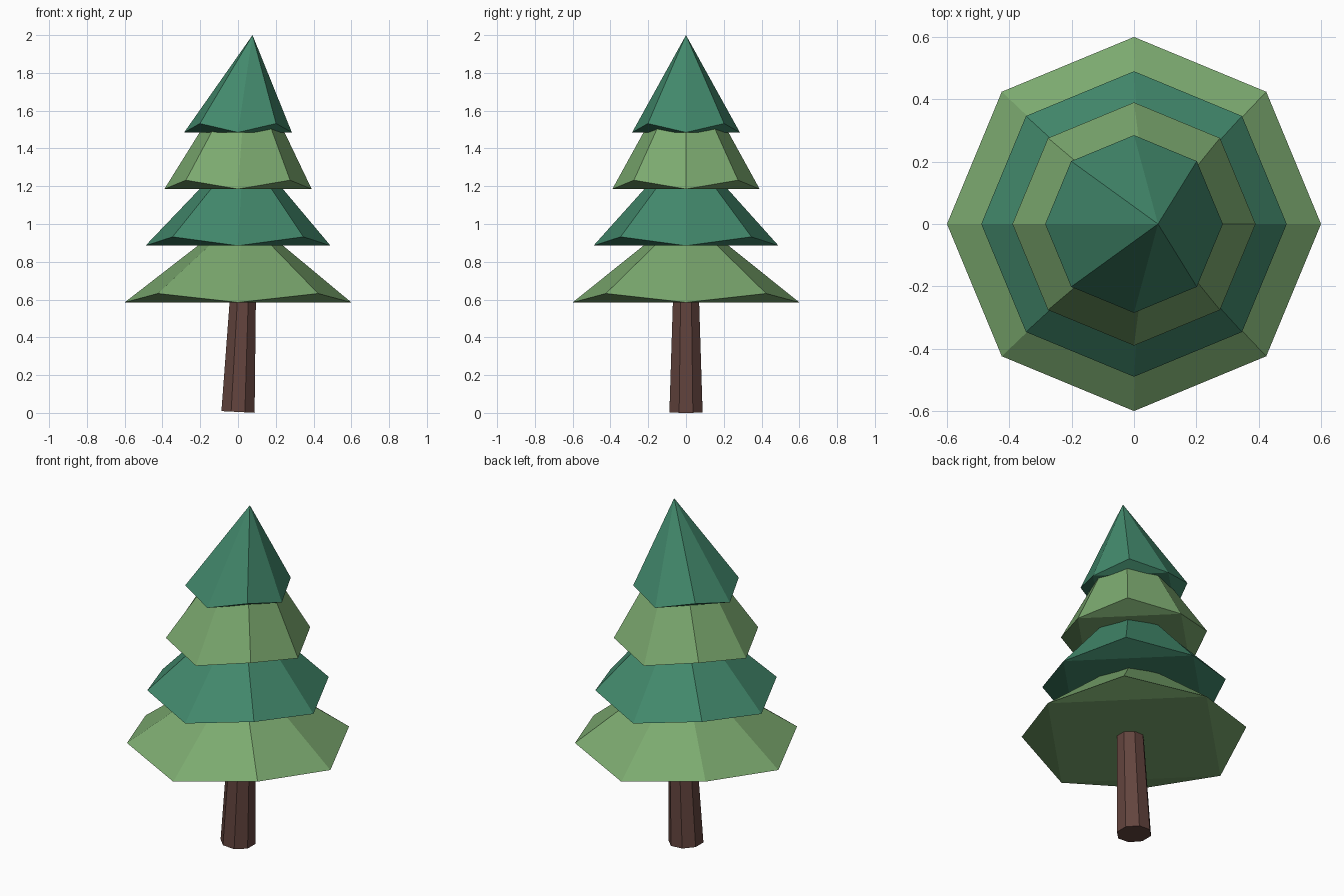
import bpy, bmesh, math

if "Cube" in bpy.data.objects:
    bpy.data.objects.remove(bpy.data.objects["Cube"])


def material(name, rgb):
    m = bpy.data.materials.new(name)
    m.diffuse_color = (*rgb, 1)
    m.use_nodes = True
    m.node_tree.nodes["Principled BSDF"].inputs["Base Color"].default_value = m.diffuse_color
    return m


light_green = material("light_green", (0.20, 0.40, 0.16))
deep_green = material("deep_green", (0.055, 0.25, 0.15))
bark = material("bark_brown", (0.125, 0.058, 0.048))


def finish(name, bm, mat):
    bmesh.ops.recalc_face_normals(bm, faces=bm.faces[:])
    mesh = bpy.data.meshes.new(name)
    bm.to_mesh(mesh)
    bm.free()
    mesh.materials.append(mat)
    obj = bpy.data.objects.new(name, mesh)
    bpy.context.collection.objects.link(obj)


def ring(bm, radius, z, x=0, turn=0, lift=0, tilt=0):
    """Octagon of vertices; every second corner can be lifted."""
    verts = []
    for i in range(8):
        a = math.tau * i / 8 + turn
        dx, dy = radius * math.cos(a), radius * math.sin(a)
        verts.append(bm.verts.new((x + dx, dy, z + lift * (i % 2) + tilt * dx)))
    return verts


def bridge(bm, low, high):
    for i in range(8):
        j = (i + 1) % 8
        bm.faces.new((low[i], low[j], high[j], high[i]))


def foliage(name, radius, z, top_radius, top_z, top_x, mat):
    bm = bmesh.new()
    rim = ring(bm, radius, z, lift=0.047)
    # underside: flat square with four corners folded up
    bm.faces.new([rim[i] for i in (6, 4, 2, 0)])
    for i in range(0, 8, 2):
        bm.faces.new((rim[i], rim[(i + 2) % 8], rim[i + 1]))
    if top_radius:
        top = ring(bm, top_radius, top_z, top_x)
        bridge(bm, rim, top)
        bm.faces.new(top)
    else:
        tip = bm.verts.new((top_x, 0, top_z))
        for i in range(8):
            bm.faces.new((rim[i], rim[(i + 1) % 8], tip))
    finish(name, bm, mat)


# Leaning trunk with a slightly tilted foot
bm = bmesh.new()
foot = ring(bm, 0.095, 0.005, turn=math.pi / 8, tilt=-0.05)
head = ring(bm, 0.072, 0.68, 0.029, turn=math.pi / 8)
bridge(bm, foot, head)
bm.faces.new(foot)
bm.faces.new(head)
finish("trunk", bm, bark)

# Stacked branch tiers
foliage("bottom_tier", 0.60, 0.585, 0.17, 0.93, 0.015, light_green)
foliage("lower_middle_tier", 0.49, 0.885, 0.18, 1.23, 0.02, deep_green)
foliage("upper_middle_tier", 0.39, 1.185, 0.20, 1.53, 0.025, light_green)
foliage("top_tier", 0.285, 1.485, 0, 2.0, 0.077, deep_green)
